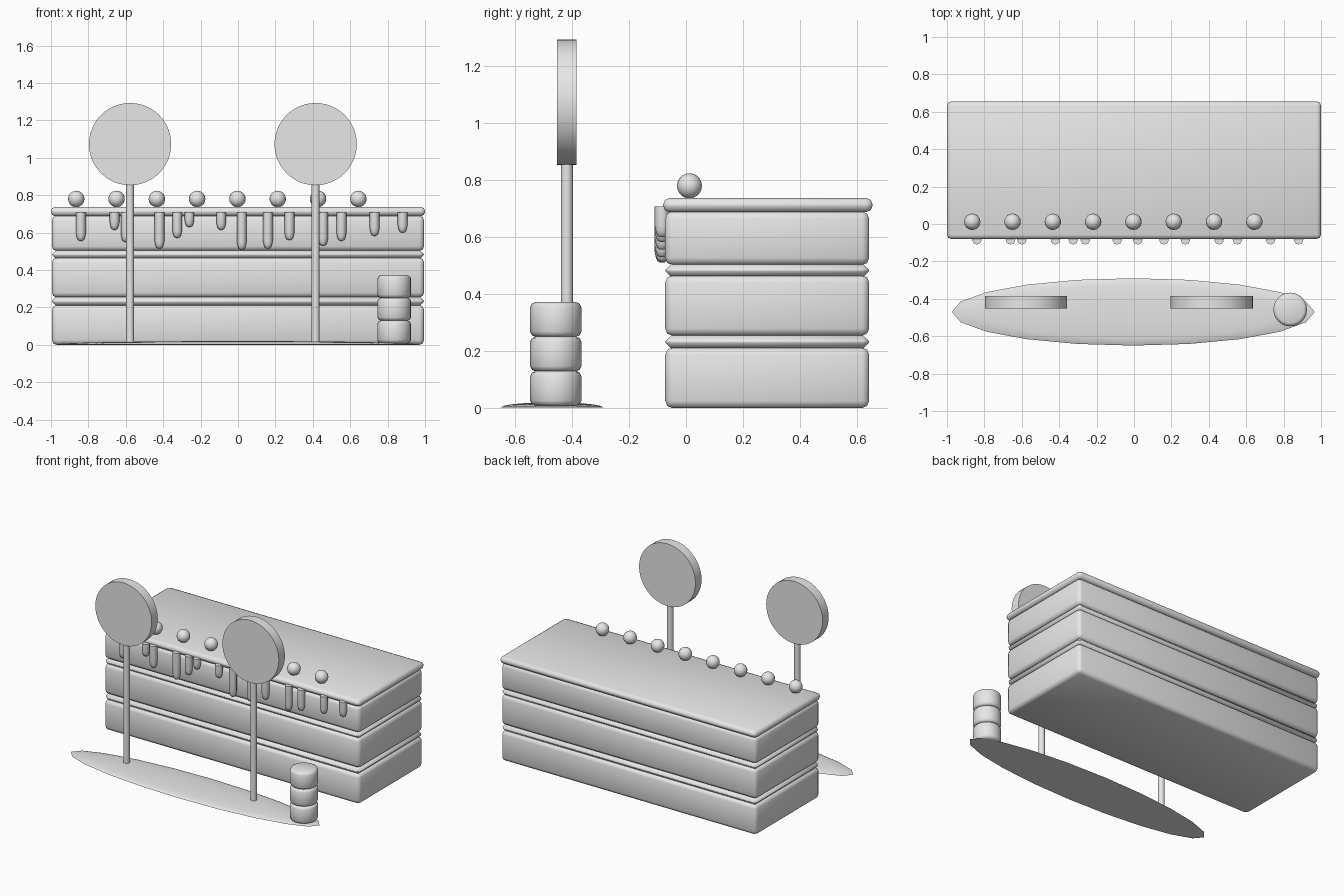
import bpy, bmesh, math
from mathutils import Matrix, Vector

cube = bpy.data.objects.get("Cube")
if cube:
    bpy.data.objects.remove(cube, do_unlink=True)

GREY = (0.8, 0.8, 0.8, 1)
grey = bpy.data.materials.new("plain_grey")
grey.use_nodes = True
grey.diffuse_color = GREY
grey.node_tree.nodes["Principled BSDF"].inputs["Base Color"].default_value = GREY


def finish(name, bm, angle=None):
    """Turn a bmesh into a shaded object; angle keeps sharper edges hard."""
    bmesh.ops.recalc_face_normals(bm, faces=bm.faces)
    mesh = bpy.data.meshes.new(name)
    bm.to_mesh(mesh)
    bm.free()
    mesh.materials.append(grey)
    obj = bpy.data.objects.new(name, mesh)
    bpy.context.collection.objects.link(obj)
    bpy.ops.object.select_all(action="DESELECT")
    obj.select_set(True)
    bpy.context.view_layer.objects.active = obj
    if angle is None:
        bpy.ops.object.shade_smooth()
    else:
        bpy.ops.object.shade_smooth_by_angle(angle=math.radians(angle))
    return obj


def slab(name, half_x, y0, y1, z0, z1, bevel, segments=2):
    bm = bmesh.new()
    size = Vector((2 * half_x, y1 - y0, z1 - z0))
    centre = Vector((0, (y0 + y1) / 2, (z0 + z1) / 2))
    bmesh.ops.create_cube(bm, size=1, matrix=Matrix.Translation(centre) @ Matrix.Diagonal(size.to_4d()))
    bmesh.ops.bevel(bm, geom=bm.edges[:], offset=bevel, segments=segments, profile=0.5, affect="EDGES")
    return finish(name, bm)


def lathe(name, profile, sides, location, angle=None, turn=None):
    """Spin (radius, height) points round z, with closed ends."""
    bm = bmesh.new()
    rings = []
    for r, z in profile:
        rings.append([bm.verts.new((r * math.cos(a), r * math.sin(a), z))
                      for a in (2 * math.pi * i / sides for i in range(sides))])
    for low, high in zip(rings, rings[1:]):
        for i in range(sides):
            j = (i + 1) % sides
            bm.faces.new((low[i], low[j], high[j], high[i]))
    bm.faces.new(rings[0])
    bm.faces.new(rings[-1])
    matrix = Matrix.Translation(location) @ (turn or Matrix())
    bmesh.ops.transform(bm, matrix=matrix, verts=bm.verts)
    return finish(name, bm, angle)


# Layered block: thick layers, thin fillings with pointed edges, and a lid
BACK, FRONT = 0.643, -0.073
for i, (z0, z1) in enumerate([(0, 0.212), (0.254, 0.466), (0.502, 0.69)]):
    slab(f"thick_layer_{i + 1}", 0.995, FRONT, BACK, z0, z1, 0.025)
for i, z in enumerate([0.232, 0.483]):
    slab(f"filling_{i + 1}", 0.995, FRONT, BACK, z - 0.023, z + 0.023, 0.021, 1)
slab("lid", 1.0, -0.08, 0.655, 0.688, 0.737, 0.022)

# Row of balls along the front of the lid
for i in range(8):
    bm = bmesh.new()
    bmesh.ops.create_uvsphere(bm, u_segments=16, v_segments=10, radius=0.044,
                              matrix=Matrix.Translation((-0.865 + 0.2155 * i, 0.012, 0.78)))
    finish(f"ball_{i + 1}", bm)

# Drips: (x, lowest z)
drips = [(-0.84, 0.556), (-0.66, 0.615), (-0.6, 0.55), (-0.42, 0.515), (-0.325, 0.572),
         (-0.26, 0.63), (-0.09, 0.615), (0.02, 0.51), (0.16, 0.515), (0.275, 0.56),
         (0.455, 0.53), (0.553, 0.556), (0.73, 0.583), (0.88, 0.6)]
for i, (x, low) in enumerate(drips):
    profile = [(0.007, low), (0.017, low + 0.006), (0.022, low + 0.02),
               (0.026, low + 0.04), (0.026, 0.708)]
    lathe(f"drip_{i + 1}", profile, 8, (x, -0.084, 0), 50)

# Puddle: shallow dome with a flat base
dome = [(math.cos(t), 0.018 * math.sin(t)) for t in (math.radians(a) for a in (0, 18, 36, 54, 72, 88))]
lathe("puddle", dome, 20, (-0.004, -0.47, 0.002), 60, Matrix.Diagonal((0.97, 0.18, 1, 1)))

# Round signs on poles
for side, x in (("right", -0.577), ("left", 0.415)):
    lathe(f"{side}_pole", [(0.021, 0.015), (0.021, 0.87)], 16, (x, -0.418, 0), 40)
    lathe(f"{side}_disc", [(0.22, -0.034), (0.22, 0.034)], 48, (x, -0.418, 1.073), 40,
          Matrix.Rotation(math.pi / 2, 4, "X"))

# Stack of three rounded drums
for i in range(3):
    z0, z1 = 0.008 + 0.121 * i, 0.13 + 0.121 * i
    lathe(f"drum_{i + 1}", [(0.072, z0), (0.084, z0 + 0.006), (0.09, z0 + 0.018),
                            (0.09, z1 - 0.018), (0.084, z1 - 0.006), (0.072, z1)],
          24, (0.835, -0.457, 0))
